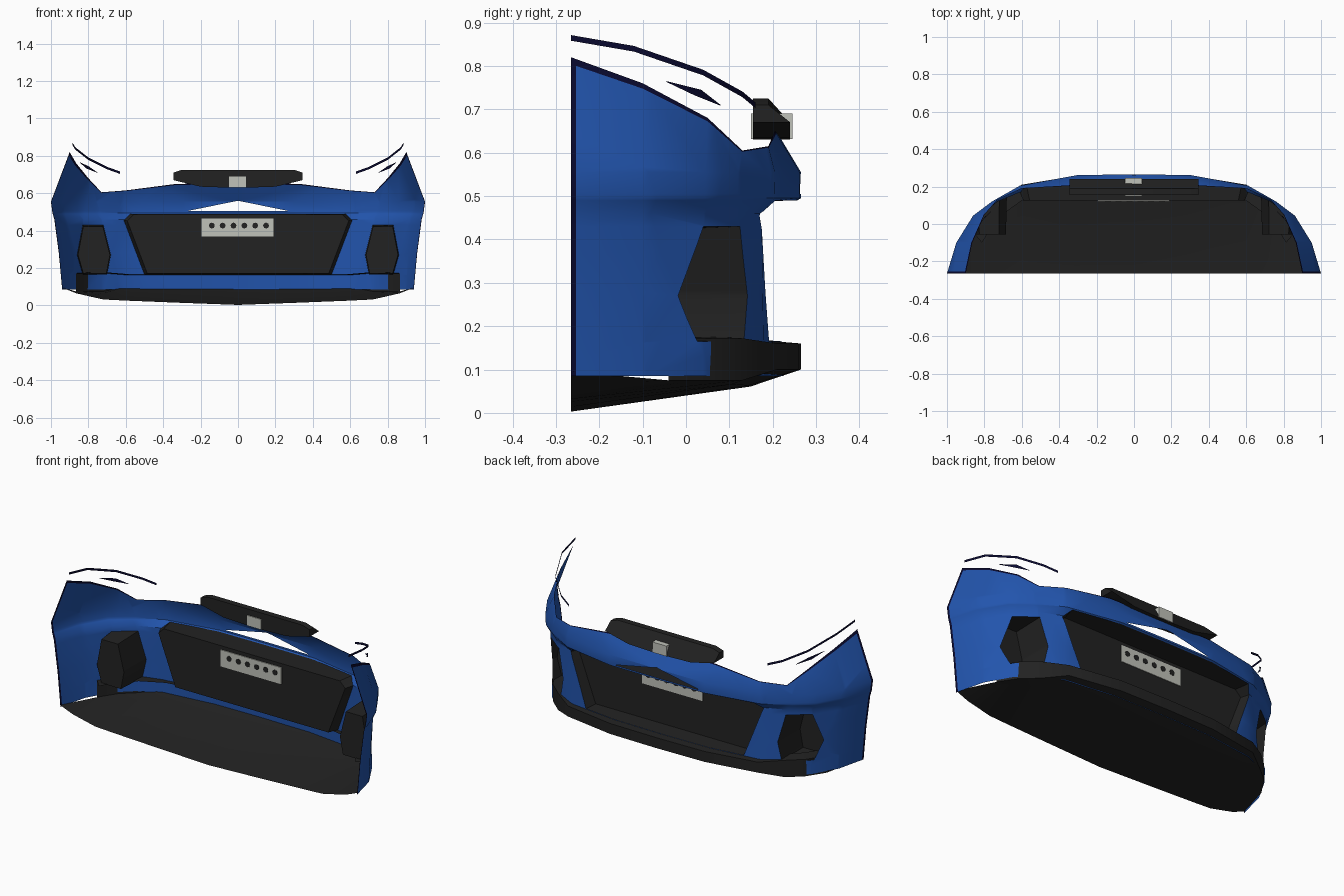
import bpy, bmesh
from math import radians
from mathutils import Vector

if "Cube" in bpy.data.objects:
    bpy.data.objects.remove(bpy.data.objects["Cube"])


def material(name, r, g, b):
    m = bpy.data.materials.new(name)
    m.use_nodes = True
    m.diffuse_color = (r, g, b, 1)
    m.node_tree.nodes["Principled BSDF"].inputs["Base Color"].default_value = (r, g, b, 1)
    return m


BLUE = material("body blue", .016, .09, .42)
NAVY = material("edge navy", .003, .003, .03)
BLACK = material("trim black", .016, .016, .016)
PALE = material("plate pale grey", .53, .54, .49)


def finish(name, bm, *mats):
    bmesh.ops.remove_doubles(bm, verts=bm.verts, dist=1e-5)
    bmesh.ops.recalc_face_normals(bm, faces=bm.faces)
    me = bpy.data.meshes.new(name)
    bm.to_mesh(me)
    bm.free()
    for m in mats:
        me.materials.append(m)
    ob = bpy.data.objects.new(name, me)
    bpy.context.collection.objects.link(ob)
    bpy.ops.object.select_all(action='DESELECT')
    ob.select_set(True)
    bpy.context.view_layer.objects.active = ob
    bpy.ops.object.shade_smooth_by_angle(angle=radians(28))
    return ob


def skin(rows, both=True):
    """Sheet through rows of points; half rows run outward from the centre."""
    bm = bmesh.new()
    grid = []
    for row in rows:
        row = list(row)
        if both:
            row = [(-x, y, z) for x, y, z in row[:0:-1]] + row
        grid.append([bm.verts.new(p) for p in row])
    for a, b in zip(grid, grid[1:]):
        for i in range(len(a) - 1):
            bm.faces.new((a[i], a[i + 1], b[i + 1], b[i]))
    return bm


def prism(profile, y0, y1):
    bm = bmesh.new()
    back = [bm.verts.new((x, y0, z)) for x, z in profile]
    front = [bm.verts.new((x, y1, z)) for x, z in profile]
    bm.faces.new(back)
    bm.faces.new(front)
    n = len(profile)
    for i in range(n):
        j = (i + 1) % n
        bm.faces.new((back[i], back[j], front[j], front[i]))
    return bm


def rect(x0, x1, z0, z1):
    return [(x0, z0), (x1, z0), (x1, z1), (x0, z1)]


def cut(bm, poly):
    """Cut a convex x-z outline out of the sheet; return its rim as point pairs."""
    pts = [Vector((x, 0, z)) for x, z in poly]
    mid = sum(pts, Vector()) / len(pts)
    planes = []
    for a, b in zip(pts, pts[1:] + pts[:1]):
        n = Vector((b.z - a.z, 0, a.x - b.x)).normalized()
        if n.dot(mid - a) > 0:
            n = -n
        planes.append((a, n))
        bmesh.ops.bisect_plane(bm, geom=bm.verts[:] + bm.edges[:] + bm.faces[:],
                               dist=1e-5, plane_co=a, plane_no=n)
    hole = {f for f in bm.faces
            if all(n.dot(f.calc_center_median() - a) < 0 for a, n in planes)}
    rim = [tuple(v.co.copy() for v in e.verts) for e in bm.edges
           if len(e.link_faces) == 2 and sum(f in hole for f in e.link_faces) == 1]
    bmesh.ops.delete(bm, geom=list(hole), context='FACES')
    return rim, mid


def pocket(name, rim, mid, depth, taper):
    """Recess whose walls run from a cut rim back to a flat floor."""
    def inner(p):
        q = mid + (p - mid) * taper
        return Vector((q.x, depth, q.z))
    bm = bmesh.new()
    centre = inner(mid)
    for a, b in rim:
        bm.faces.new([bm.verts.new(p) for p in (a, b, inner(b), inner(a))])
        bm.faces.new([bm.verts.new(p) for p in (inner(a), inner(b), centre)])
    return finish(name, bm, BLACK)


# Bumper shell: stations from the centre to the wheel arch
top = [(0, .205, .655), (.33, .205, .65), (.6, .19, .615), (.73, .13, .605),
       (.8, .05, .68), (.865, -.1, .76), (.9, -.265, .82)]
wide = [(0, .265), (.3, .262), (.61, .205), (.76, .12), (.86, .045), (.95, -.1), (1, -.265)]
base = [(0, .225), (.3, .22), (.6, .18), (.73, .12), (.82, .04), (.9, -.1), (.94, -.265)]


def blend(k, z):
    row = []
    for (wx, wy), (bx, by) in zip(wide, base):
        t = k(wx)
        row.append((bx + (wx - bx) * t, by + (wy - by) * t, z))
    return row


crest = [(x, y, .555) for x, y in wide]
edge = [Vector(t).lerp(Vector(c), .06) for t, c in zip(top, crest)]
shell = skin([top, edge, crest,
              blend(lambda x: 1 - .13 * x ** 4, .495),
              blend(lambda x: 1.2 * x ** 3 - .5, .46),
              blend(lambda x: .55 * x ** 3 - .25, .28),
              blend(lambda x: 0, .085)])
for f in shell.faces:
    f.material_index = int(min(f.verts, key=lambda v: v.co.z).co.z > .58)

# Openings in the shell with their recesses
grille_half = [(.5, .165), (.61, .455), (.575, .49)]
grille = grille_half + [(-x, z) for x, z in grille_half[::-1]]
pocket("grille_recess", *cut(shell, grille), .125, .97)
cut(shell, [(-.27, .505), (.27, .505), (0, .56)])
vent = [(.7, .165), (.83, .165), (.86, .27), (.83, .43), (.72, .43), (.68, .27)]
for side, s in (("left", 1), ("right", -1)):
    pocket(side + "_vent", *cut(shell, [(s * x, z) for x, z in vent]), -.055, .95)

# Dark edge along the wheel arches
bmesh.ops.bisect_plane(shell, geom=shell.verts[:] + shell.edges[:] + shell.faces[:],
                       plane_co=(0, -.254, 0), plane_no=(0, 1, 0))
for f in shell.faces:
    if f.calc_center_median().y < -.254:
        f.material_index = 1
finish("bumper_shell", shell, BLUE, NAVY)

# Undertray and splitter lip
lip = [(0, .265), (.3, .26), (.6, .21), (.72, .13), (.8, .06), (.865, -.04)]
rear_z = [.003, .014, .026, .032, .05, .065, .095]
outer = lip + [(.94, -.26)]
front = [(x, y, .1 - .025 * (x > .7)) for x, y in outer[:-1]] + [(.94, -.26, .095)]
rear = [(x, -.265, z) for (x, y), z in zip(outer, rear_z)]
middle = [Vector(f).lerp(Vector(r), .22) - Vector((0, 0, .018 * (f[0] < .7)))
          for f, r in zip(front, rear)]
finish("undertray", skin([rear, middle, front]), BLACK)
finish("splitter_lip", skin([front[:-1],
                             [(x, y, .16 + .012 * (x > .65)) for x, y in lip],
                             [(x * .94, y - .06, .165 + .01 * (x > .65)) for x, y in lip]]),
       BLACK)

# Upper bar with its sloped outer top, and the plain badge
bar_half = [(.05, .63), (.2, .635), (.345, .67), (.345, .71), (.3, .725)]
bar = prism(bar_half + [(-x, z) for x, z in bar_half[::-1]], .155, .24)
for v in bar.verts:
    if v.co.y > .2 and v.co.z > .7:
        v.co.y -= .05
finish("upper_bar", bar, BLACK)
finish("badge", prism(rect(-.048, .042, .631, .69), .15, .245), PALE)

# Number plate and its row of dark studs
finish("plate", prism(rect(-.195, .19, .37, .465), .12, .129), PALE)
for i in range(6):
    stud = bmesh.new()
    bmesh.ops.create_cone(stud, cap_ends=True, segments=8, radius1=.016,
                          radius2=.016, depth=.013)
    for v in stud.verts:
        x, y, z = v.co
        v.co = (x - .14 + i * .058, z + .1245, y + .427)
    finish("plate_stud", stud, BLACK)

# Thin headlamp surround and inner sliver on both sides
strand = [(.885, -.265, .865), (.87, -.12, .84), (.8, .04, .785), (.7, .13, .735), (.63, .16, .71)]
sliver = [(.845, -.045, .765), (.8, .035, .745), (.75, .08, .71)]
under = [(.845, -.045, .763), (.81, .02, .732), (.75, .08, .708)]
for side, s in (("left", 1), ("right", -1)):
    def flip(pts, drop=0):
        return [(s * x, y, z - drop) for x, y, z in pts]
    finish(side + "_lamp_surround", skin([flip(strand, -.006), flip(strand, .007)], False), NAVY)
    finish(side + "_lamp_sliver", skin([flip(sliver), flip(under)], False), NAVY)
